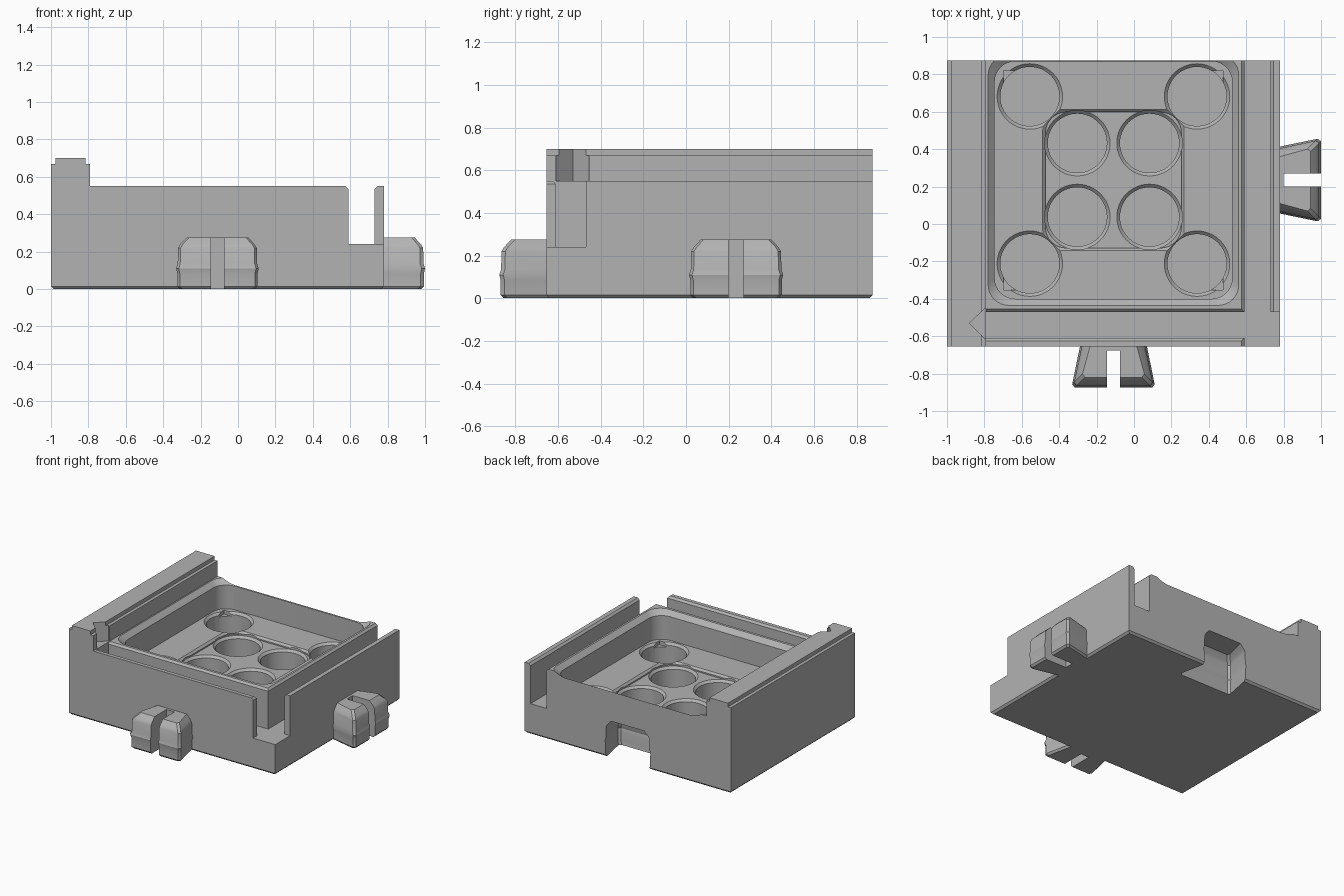
import bpy, bmesh, math

cube = bpy.data.objects.get("Cube")
if cube:
    bpy.data.objects.remove(cube, do_unlink=True)

grey = bpy.data.materials.new("plain_grey")
grey.use_nodes = True
grey.diffuse_color = (0.45, 0.45, 0.45, 1)
grey.node_tree.nodes["Principled BSDF"].inputs["Base Color"].default_value = (0.45, 0.45, 0.45, 1)

CX, CY = -0.11, 0.235          # centre of the tray and of both clips
FRONT, BACK, RIGHT = -0.655, 0.875, 0.78
RIM, FLOOR, RECESS, CUP_BOTTOM = 0.55, 0.33, 0.305, 0.13


def loft(name, rings, bevel_bottom=0):
    """Closed solid skinned through rings of equal point count."""
    bm = bmesh.new()
    loops = [[bm.verts.new(p) for p in ring] for ring in rings]
    n = len(loops[0])
    for a, b in zip(loops, loops[1:]):
        for i in range(n):
            j = (i + 1) % n
            bm.faces.new((a[i], a[j], b[j], b[i]))
    bm.faces.new(loops[0])
    bm.faces.new(loops[-1])
    bmesh.ops.recalc_face_normals(bm, faces=bm.faces)
    if bevel_bottom:
        edges = [e for e in bm.edges if all(abs(v.co.z) < 1e-5 for v in e.verts)]
        bmesh.ops.bevel(bm, geom=edges, offset=bevel_bottom, segments=1, affect='EDGES')
    mesh = bpy.data.meshes.new(name)
    bm.to_mesh(mesh)
    bm.free()
    mesh.materials.append(grey)
    obj = bpy.data.objects.new(name, mesh)
    bpy.context.collection.objects.link(obj)
    return obj


def prism(name, outline, z0, z1):
    return loft(name, [[(x, y, z) for x, y in outline] for z in (z0, z1)])


def box(name, x0, x1, y0, y1, z0, z1):
    return prism(name, [(x0, y0), (x1, y0), (x1, y1), (x0, y1)], z0, z1)


def rounded(cx, cy, half, r, z, n=8):
    """Rounded square ring; a circle when r equals half."""
    pts = []
    for q, (sx, sy) in enumerate([(1, 1), (-1, 1), (-1, -1), (1, -1)]):
        for k in range(n if r == half else n + 1):
            a = (q + k / n) * math.pi / 2
            pts.append((cx + sx * (half - r) + r * math.cos(a),
                        cy + sy * (half - r) + r * math.sin(a), z))
    return pts


def pocket(cx, cy, half, r, chamfer, bottom, top, n=8):
    """Cutter with a chamfered mouth at height top."""
    return loft("pocket_cutter", [
        rounded(cx, cy, half - chamfer, r if r < half else half - chamfer, bottom, n),
        rounded(cx, cy, half - chamfer, r if r < half else half - chamfer, top - chamfer, n),
        rounded(cx, cy, half, r, top, n),
        rounded(cx, cy, half, r, top + 0.06, n)])


def cut(target, cutter):
    mod = target.modifiers.new("cut", 'BOOLEAN')
    mod.operation, mod.solver, mod.object = 'DIFFERENCE', 'EXACT', cutter
    bpy.context.view_layer.objects.active = target
    bpy.ops.object.modifier_apply(modifier=mod.name)
    bpy.data.objects.remove(cutter, do_unlink=True)


def smooth(obj):
    bpy.ops.object.select_all(action='DESELECT')
    obj.select_set(True)
    bpy.context.view_layer.objects.active = obj
    bpy.ops.object.shade_smooth_by_angle(angle=math.radians(30))


def dovetail(name, grow=0.0, drop=0.0):
    """Flared clip pointing to -y, with a ridge round it and a sloped top."""
    rings = []
    for z, d in [(0, .02), (.015, .006), (.085, .006), (.11, 0), (.135, .008),
                 (.22, .01), (.24, .022), (.275, .055)]:
        d -= grow
        outer, base, tip, c = 0.225 - d, 0.175 - d, -0.22 + d, 0.018
        half = [(base, 0.02), (outer - c * 0.25, tip + c), (outer - c, tip)]
        ring = half + [(-x, y) for x, y in reversed(half)]
        rings.append([(x, y, z + grow * 0.8 if z else -drop) for x, y in ring])
    return loft(name, rings)


# Body: one cross-section with rail, deck, side channel and thin right wall
section = [(-1, 0), (-1, .67), (-.975, .67), (-.975, .70), (-.815, .70), (-.815, .67),
           (-.79, .67), (-.79, RIM), (.575, RIM), (.59, .535), (.59, .24), (.73, .24),
           (.73, .535), (.745, RIM), (RIGHT, RIM), (RIGHT, 0)]
body = loft("body", [[(x, y, z) for x, z in section] for y in (FRONT, BACK)], 0.015)

# Front channel with chamfered lips, open at the right end
channel = [(-.61, .24), (-.47, .24), (-.47, .535), (-.453, .552), (-.453, .8),
           (-.627, .8), (-.627, .552), (-.61, .535)]
cut(body, loft("channel_cutter", [[(x, y, z) for y, z in channel] for x in (-.79, .66)]))
cut(body, box("corner_cutter", .60, .9, -.8, -.47, .24, .8))

# Pointed notch in the rail
cut(body, prism("notch_cutter", [(-.88, -.53), (-.80, -.61), (-.70, -.61),
                                 (-.70, -.455), (-.80, -.455)], RIM, .8))

# Tray, central recess and cups
cut(body, pocket(CX, CY, 0.67, 0.11, 0.035, FLOOR, RIM))
cut(body, pocket(CX, CY, 0.378, 0.11, 0.015, RECESS, FLOOR))
for sx in (-1, 1):
    for sy in (-1, 1):
        x, y = CX + sx * 0.447, CY + sy * 0.447
        xs, ys = sorted((x, x + sx * 0.14)), sorted((y, y + sy * 0.14))
        cut(body, box("step_cutter", *xs, *ys, FLOOR - 0.03, FLOOR + 0.05))
        cut(body, pocket(x, y, 0.175, 0.175, 0.017, CUP_BOTTOM, FLOOR, 12))
        cut(body, pocket(CX + sx * 0.193, CY + sy * 0.197, 0.175, 0.175, 0.017,
                         CUP_BOTTOM, RECESS, 12))

# Socket in the back, matching the clips
socket = dovetail("socket_cutter", 0.018, 0.05)
socket.location = (CX, BACK, 0)
bpy.context.view_layer.update()
cut(body, socket)
smooth(body)

# Split clips on the front and right sides
for name, place, turn in [("front_clip", (CX, FRONT, 0), 0),
                          ("right_clip", (RIGHT, CY, 0), math.pi / 2)]:
    clip = dovetail(name)
    cut(clip, box("slit_cutter", -.035, .035, -.3, -.02, -.1, .4))
    clip.location = place
    clip.rotation_euler.z = turn
    smooth(clip)
